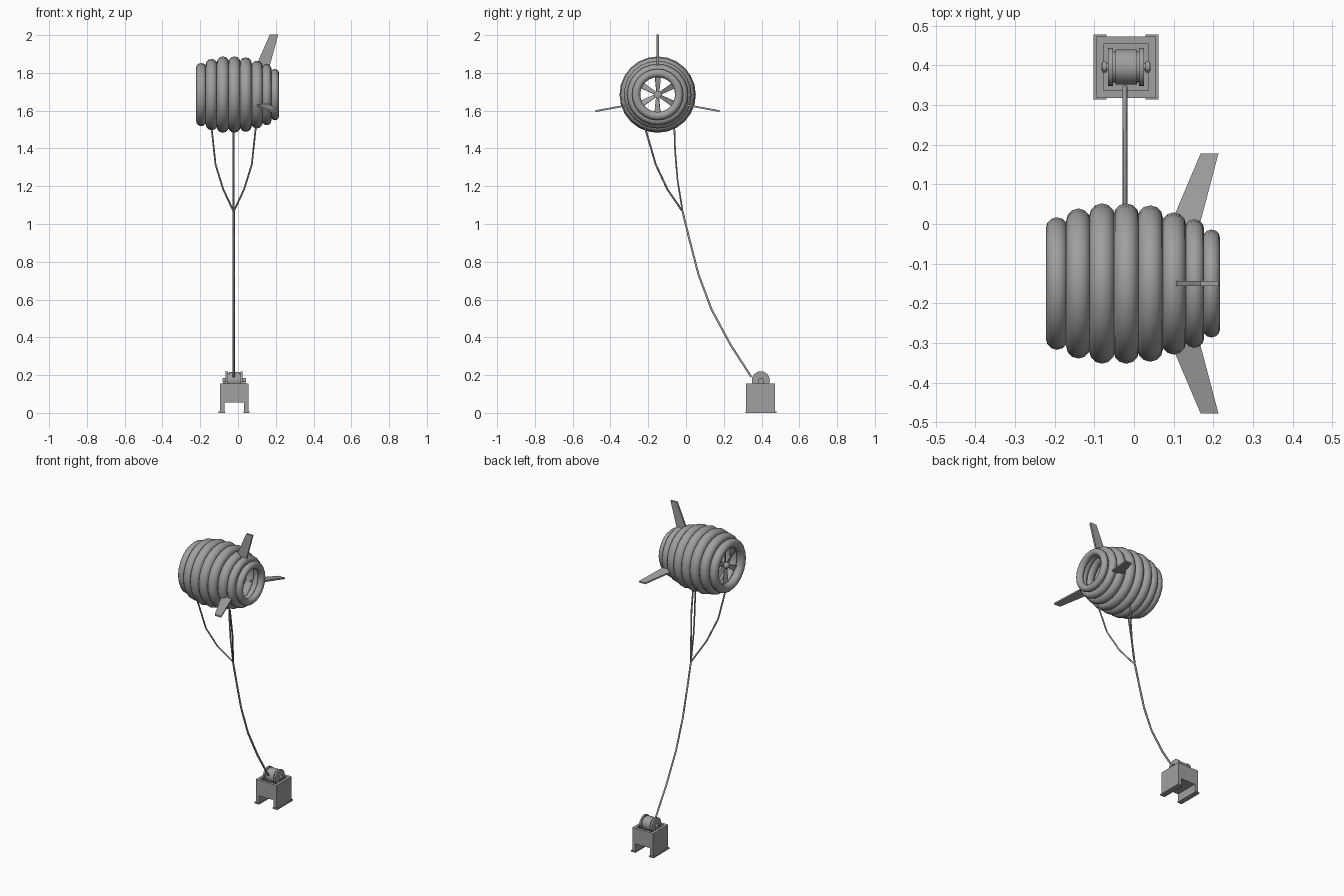
import bpy, bmesh, math
from mathutils import Vector, Matrix

cube = bpy.data.objects.get("Cube")
if cube:
    bpy.data.objects.remove(cube, do_unlink=True)

grey = bpy.data.materials.new("plain grey")
grey.use_nodes = True
tone = (0.35, 0.35, 0.35, 1)
grey.diffuse_color = tone
grey.node_tree.nodes["Principled BSDF"].inputs["Base Color"].default_value = tone

MID_X = -0.02                            # centre line of cable and winch
AXIS = Vector((0, -0.15, 1.685))         # centre line of the duct
TO_X = Matrix.Rotation(math.pi / 2, 4, 'Y')


def add(name, bm, smooth=False):
    bmesh.ops.recalc_face_normals(bm, faces=bm.faces)
    mesh = bpy.data.meshes.new(name)
    bm.to_mesh(mesh)
    bm.free()
    mesh.materials.append(grey)
    obj = bpy.data.objects.new(name, mesh)
    bpy.context.collection.objects.link(obj)
    if smooth:
        bpy.ops.object.select_all(action='DESELECT')
        obj.select_set(True)
        bpy.context.view_layer.objects.active = obj
        bpy.ops.object.shade_smooth_by_angle(angle=math.radians(40))
    return obj


def lathe(name, profile, centre, steps, smooth=True):
    """Spin a closed (x, radius) profile about an x-axis line."""
    bm = bmesh.new()
    loop = [bm.verts.new((x, 0, r)) for x, r in profile]
    edges = [bm.edges.new((a, b)) for a, b in zip(loop, loop[1:] + loop[:1])]
    bmesh.ops.spin(bm, geom=loop + edges, cent=(0, 0, 0), axis=(1, 0, 0),
                   angle=math.tau, steps=steps, use_merge=True)
    bmesh.ops.remove_doubles(bm, verts=bm.verts, dist=0.0001)
    bmesh.ops.translate(bm, vec=centre, verts=bm.verts)
    return add(name, bm, smooth)


def extrude(name, points, vec, smooth=False):
    bm = bmesh.new()
    face = bm.faces.new([bm.verts.new(p) for p in points])
    out = bmesh.ops.extrude_face_region(bm, geom=[face], use_keep_orig=True)
    moved = [g for g in out["geom"] if isinstance(g, bmesh.types.BMVert)]
    bmesh.ops.translate(bm, vec=vec, verts=moved)
    return add(name, bm, smooth)


def box(name, low, high):
    low, high = Vector(low), Vector(high)
    bm = bmesh.new()
    bmesh.ops.create_cube(bm, size=1)
    bmesh.ops.scale(bm, vec=high - low, verts=bm.verts)
    bmesh.ops.translate(bm, vec=(low + high) / 2, verts=bm.verts)
    return add(name, bm)


def cable(name, points, radius):
    curve = bpy.data.curves.new(name, 'CURVE')
    curve.dimensions = '3D'
    curve.bevel_depth = radius
    curve.bevel_resolution = 1
    curve.use_fill_caps = True
    line = curve.splines.new('POLY')
    line.points.add(len(points) - 1)
    for p, co in zip(line.points, points):
        p.co = (*co, 1)
    curve.materials.append(grey)
    obj = bpy.data.objects.new(name, curve)
    bpy.context.collection.objects.link(obj)


# Inflated duct: a row of touching rings
bounds = [-0.22, -0.169, -0.111, -0.05, 0.011, 0.071, 0.129, 0.175, 0.215]
outer = [0.167, 0.189, 0.202, 0.202, 0.197, 0.179, 0.162, 0.136]
for i, (a, b, r) in enumerate(zip(bounds, bounds[1:], outer)):
    tube = (b - a) / 2 + 0.002
    ring = [((a + b) / 2 + tube * math.cos(t), r - tube + tube * math.sin(t))
            for t in (math.tau * k / 12 for k in range(12))]
    lathe(f"duct_ring_{i + 1}", ring, AXIS, 24)

# Fan inside the wide end
FAN_X = -0.18
lathe("fan_hub", [(-0.025, 0), (-0.02, 0.012), (-0.008, 0.02), (0.02, 0.02), (0.025, 0)],
      AXIS + Vector((FAN_X, 0, 0)), 16)
for i in range(6):
    spin = Matrix.Rotation(math.tau * i / 6, 4, 'X')
    pitch = Matrix.Rotation(math.radians(25), 4, 'Z')
    blade = [(0, -0.008, 0.012), (0, 0.008, 0.012), (0, 0.02, 0.122), (0, -0.02, 0.122)]
    place = Matrix.Translation(AXIS + Vector((FAN_X, 0, 0))) @ spin @ pitch
    extrude(f"fan_blade_{i + 1}", [place @ Vector(p) for p in blade],
            place.to_3x3() @ Vector((0.004, 0, 0)))

# Tail fins: one upright, two drooping sideways
plan = [(0.075, 0.105), (0.155, 0.105), (0.213, 0.317), (0.168, 0.317)]
THICK = 0.012
extrude("top_fin", [AXIS + Vector((x, -THICK / 2, r)) for x, r in plan], (0, THICK, 0))
for name, side in (("back_fin", 1), ("front_fin", -1)):
    extrude(name, [AXIS + Vector((x, side * r * 1.035, -0.032 - 0.19 * r))
                   for x, r in plan], (0, 0, THICK * 0.8))

# Tether from the winch up to the bridle knot
knot = (MID_X - 0.003, -0.018, 1.066)
path = [(0.346, 0.19), (0.235, 0.362), (0.135, 0.548), (0.066, 0.733), (0.018, 0.918)]
cable("tether", [(knot[0], y, z) for y, z in path] + [knot], 0.006)

# Three bridle lines
for name, side in (("bridle_left", 1), ("bridle_right", -1)):
    cable(name, [knot] + [(knot[0] + side * dx, y, z) for dx, y, z in
                          [(0.055, -0.098, 1.183), (0.096, -0.16, 1.315), (0.117, -0.217, 1.51)]],
          0.005)
cable("bridle_middle", [knot] + [(knot[0], y, z) for y, z in
                                 [(-0.045, 1.235), (-0.058, 1.39), (-0.062, 1.52)]], 0.005)

# Winch stand: arch-shaped block with a sunken well
HALF, TOP, FRONT, BACK = 0.075, 0.156, 0.318, 0.472
arch = [(-HALF, 0), (-HALF, TOP), (HALF, TOP), (HALF, 0),
        (0.051, 0), (0.051, 0.055), (-0.051, 0.055), (-0.051, 0)]
stand = extrude("winch_stand", [(MID_X + x, FRONT, z) for x, z in arch], (0, BACK - FRONT, 0))
bm = bmesh.new()
bm.from_mesh(stand.data)
bm.normal_update()
lid = [f for f in bm.faces if f.normal.z > 0.9 and f.calc_center_median().z > 0.1]
bmesh.ops.inset_region(bm, faces=lid, thickness=0.026)
bmesh.ops.inset_region(bm, faces=lid, thickness=0.0005, depth=-0.05)
bm.to_mesh(stand.data)
bm.free()
for name, side in (("left_foot", 1), ("right_foot", -1)):
    xs = sorted((MID_X + side * 0.049, MID_X + side * 0.082))
    box(name, (xs[0], 0.314, 0), (xs[1], 0.478, 0.008))

# Winch drum with flanges, rope grooves, axle and bearings
drum_at = Vector((MID_X, 0.396, 0.172))
drum = [(-0.045, 0), (-0.045, 0.048), (-0.033, 0.048), (-0.033, 0.039), (-0.027, 0.039),
        (-0.027, 0.044), (0.027, 0.044), (0.027, 0.039), (0.033, 0.039), (0.033, 0.048),
        (0.045, 0.048), (0.045, 0)]
lathe("winch_drum", drum, drum_at, 24)
lathe("winch_axle", [(-0.062, 0), (-0.062, 0.009), (0.062, 0.009), (0.062, 0)], drum_at, 12)
for name, side in (("left_bearing", 1), ("right_bearing", -1)):
    x = MID_X + side * 0.054
    arc = [(drum_at.y + 0.014 * math.cos(t), drum_at.z + 0.014 * math.sin(t))
           for t in (math.pi * k / 6 for k in range(7))]
    shape = [(drum_at.y - 0.014, TOP)] + arc[::-1] + [(drum_at.y + 0.014, TOP)]
    extrude(name, [(x - 0.005, y, z) for y, z in shape], (0.01, 0, 0), True)
